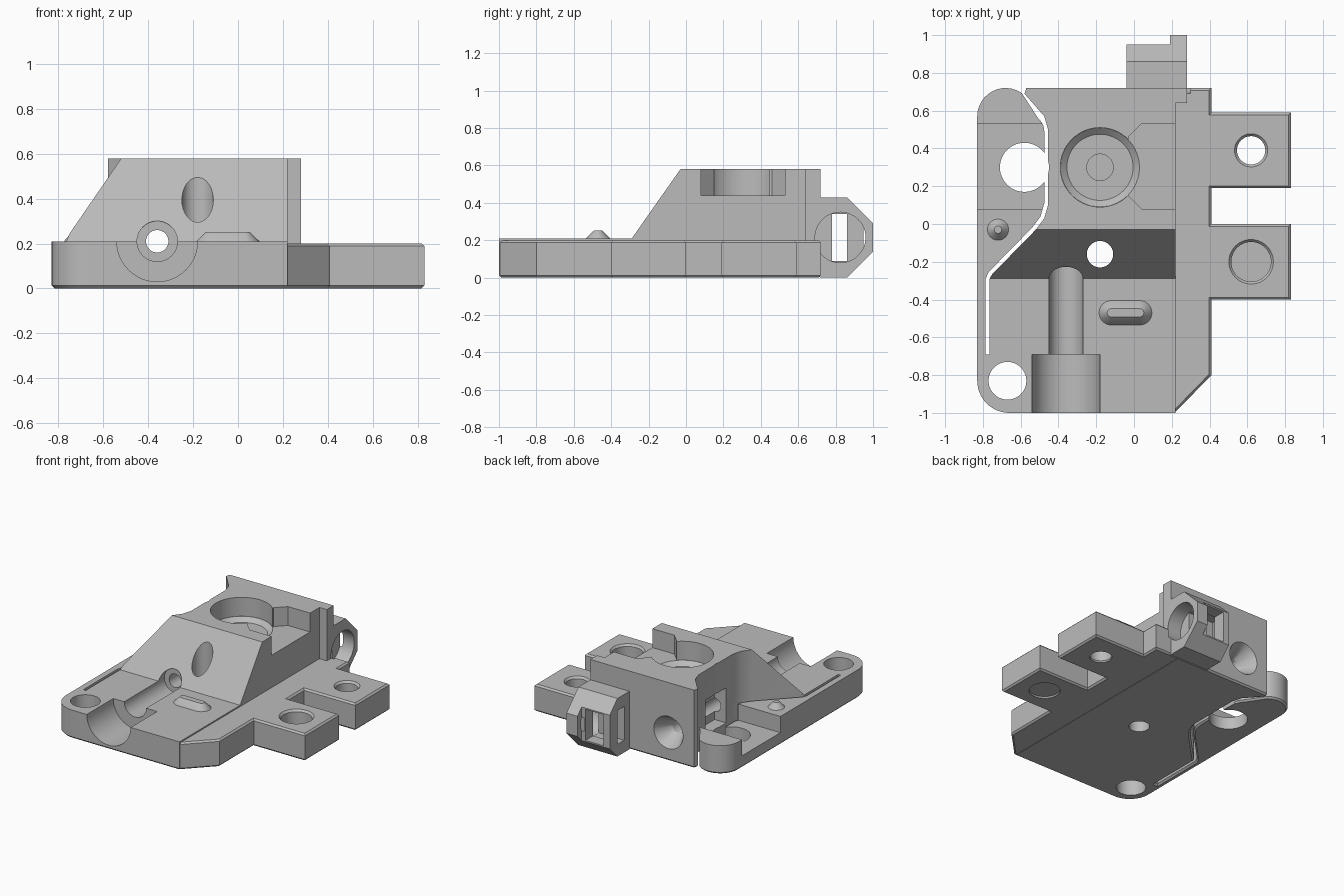
import bpy, bmesh
from math import cos, sin, radians, pi
from mathutils import Matrix, Vector

cube = bpy.data.objects.get("Cube")
if cube:
    bpy.data.objects.remove(cube)

grey = bpy.data.materials.new("light_grey")
grey.use_nodes = True
colour = (0.5, 0.5, 0.5, 1)
grey.diffuse_color = colour
grey.node_tree.nodes["Principled BSDF"].inputs["Base Color"].default_value = colour


def make(name, bm):
    bmesh.ops.recalc_face_normals(bm, faces=bm.faces)
    mesh = bpy.data.meshes.new(name)
    bm.to_mesh(mesh)
    bm.free()
    mesh.materials.append(grey)
    ob = bpy.data.objects.new(name, mesh)
    bpy.context.collection.objects.link(ob)
    return ob


def prism(name, pts, lo, hi, axis="z", chamfer=0, both=False):
    """Extrude an outline: (x, y) along z, or (y, z) along x."""
    bm = bmesh.new()
    put = (lambda a, b, h: (a, b, h)) if axis == "z" else (lambda a, b, h: (h, a, b))
    base = bm.faces.new([bm.verts.new(put(a, b, lo)) for a, b in pts])
    edges = list(base.edges)
    ext = bmesh.ops.extrude_face_region(bm, geom=[base], use_keep_orig=True)["geom"]
    top = [v for v in ext if isinstance(v, bmesh.types.BMVert)]
    bmesh.ops.translate(bm, verts=top, vec=put(0, 0, hi - lo))
    if both:
        edges += [e for e in ext if isinstance(e, bmesh.types.BMEdge)]
    if chamfer:
        bmesh.ops.recalc_face_normals(bm, faces=bm.faces)
        bmesh.ops.bevel(bm, geom=edges, offset=chamfer, segments=1, affect="EDGES")
    return make(name, bm)


def box(name, x, y, z):
    return prism(name, [(x[0], y[0]), (x[1], y[0]), (x[1], y[1]), (x[0], y[1])], *z)


def rod(name, start, end, r1, r2=None, sides=48):
    """Cylinder or cone from start to end."""
    a, b = Vector(start), Vector(end)
    turn = (b - a).to_track_quat("Z", "Y").to_matrix().to_4x4()
    bm = bmesh.new()
    bmesh.ops.create_cone(bm, cap_ends=True, segments=sides, radius1=r1,
                          radius2=r1 if r2 is None else r2, depth=(b - a).length,
                          matrix=Matrix.Translation((a + b) / 2) @ turn)
    return make(name, bm)


def combine(target, tool, operation="DIFFERENCE"):
    mod = target.modifiers.new("combine", "BOOLEAN")
    mod.operation, mod.object, mod.solver = operation, tool, "EXACT"
    bpy.context.view_layer.objects.active = target
    bpy.ops.object.modifier_apply(modifier=mod.name)
    bpy.data.objects.remove(tool)


def arc(cx, cy, r, start, end, steps=12):
    angles = [radians(start + (end - start) * i / steps) for i in range(steps + 1)]
    return [(cx + r * cos(a), cy + r * sin(a)) for a in angles]


# Base plate with the flexible arm split off by a thin slit
block_side = [(-.765, -.29), (-.75, -.265), (-.52, -.03), (-.475, .03), (-.455, .1),
              (-.455, .5), (-.475, .57), (-.58, .69), (-.57, .72)]
arm_side = [(-.475, .49), (-.475, .11), (-.495, .04), (-.54, -.02),
            (-.77, -.255), (-.785, -.29), (-.785, -.69), (-.765, -.69)]
outline = ([(.22, .72), (.22, -1)] + arc(-.66, -.83, .17, 270, 180)
           + arc(-.68, .57, .15, 180, 55) + arc(-.565, .49, .09, 50, 0, 6)
           + arm_side + block_side)
body = prism("extruder_body", outline, 0, .21, chamfer=.012)

# Pocket across the arm
combine(body, box("arm_pocket", (-.9, -.464), (.08, .53), (.09, .4)))

# Side flange with two mounting tabs
flange = [(.2, .72), (.41, .72), (.41, .59), (.83, .59), (.83, .19), (.41, .19), (.41, 0),
          (.83, 0), (.83, -.4), (.41, -.4), (.41, -.8), (.22, -.995), (.2, -.995)]
combine(body, prism("flange", flange, 0, .2, chamfer=.012, both=True), "UNION")

# Tall block with a sloping front and a corner pillar
block = prism("block", [(.28, .72), (.28, .64), (.22, .64), (.22, -.29)] + block_side, .1, .58)
slope = [(-.36, .11), (-.03, .58), (-.03, .7), (-.5, .7), (-.5, .11)]
combine(block, prism("slope", slope, -1, 1, "x"))
combine(body, block, "UNION")

# Rear clamp lug: body, end flange, round seat, slot and window
for x0, x1, back in ((-.04, .2, .95), (.19, .28, 1.0)):
    tip = 1.29 - back
    profile = [(.7, .012), (.72, 0), (.86, 0), (back, back - .86), (back, tip), (.86, .43), (.7, .43)]
    combine(body, prism("lug", profile, x0, x1, "x"), "UNION")
combine(body, rod("round_seat", (.17, .825, .215), (.3, .825, .215), .135))
combine(body, box("lug_slot", (-.1, .25), (.78, .86), (.09, .34)))
combine(body, box("lug_window", (.01, .16), (.8, 1.1), (.1, .33)))

# Bearing bore with a rounded floor, and the notch beside it
for z0, z1, r0, r1 in ((.44, .7, .21, .21), (.41, .441, .175, .21), (.35, .42, .07, .07)):
    combine(body, rod("bore", (-.18, .3, z0), (-.18, .3, z1), r0, r1, 64))
notch = [(.25, .08), (.25, .53), (.04, .53), (-.03, .46), (-.03, .15), (.04, .08)]
combine(body, prism("notch", notch, .44, .7))

# Opening in the block wall facing the arm
combine(body, box("wall_opening", (-.47, -.36), (.18, .42), (.1, .36)))

# Lengthwise passage: open head seat, stem groove, through hole, rear funnel
for y0, y1, r0, r1 in ((-1.1, -.69, .18, .18), (-.7, -.22, .09, .09),
                       (-.3, .8, .05, .05), (.6, .721, .05, .12)):
    combine(body, rod("passage", (-.36, y0, .21), (-.36, y1, .21), r0, r1))

# Vertical holes
for x, y, r in ((-.67, -.83, .1), (-.18, -.16, .07), (-.58, .3, .13),
                (.62, .39, .075), (.62, -.2, .105)):
    combine(body, rod("hole", (x, y, -.1), (x, y, .7), r))
for y, r in ((.39, .075), (-.2, .105)):
    for z0, z1 in ((.2, .185), (0, .015)):
        combine(body, rod("hole_rim", (.62, y, z0 * 1.001), (.62, y, z1), r + .013, r))

# Locating cone on the arm
cone = rod("arm_cone", (-.72, -.03, .2), (-.72, -.03, .25), .065, .02, 32)

# Raised oval bump with sloping sides
bm = bmesh.new()
rings = []
for r, z in ((.07, .2), (.065, .21), (.022, .252)):
    path = arc(.03, -.47, r, -90, 90) + arc(-.12, -.47, r, 90, 270)
    rings.append([bm.verts.new((x, y, z)) for x, y in path])
for low, high in zip(rings, rings[1:]):
    for i in range(len(low)):
        j = (i + 1) % len(low)
        bm.faces.new((low[i], low[j], high[j], high[i]))
bm.faces.new(rings[0])
bm.faces.new(rings[-1])
bump = make("oval_bump", bm)

for ob in (body, cone, bump):
    bpy.ops.object.select_all(action="DESELECT")
    ob.select_set(True)
    bpy.context.view_layer.objects.active = ob
    bpy.ops.object.shade_smooth_by_angle(angle=radians(30))
